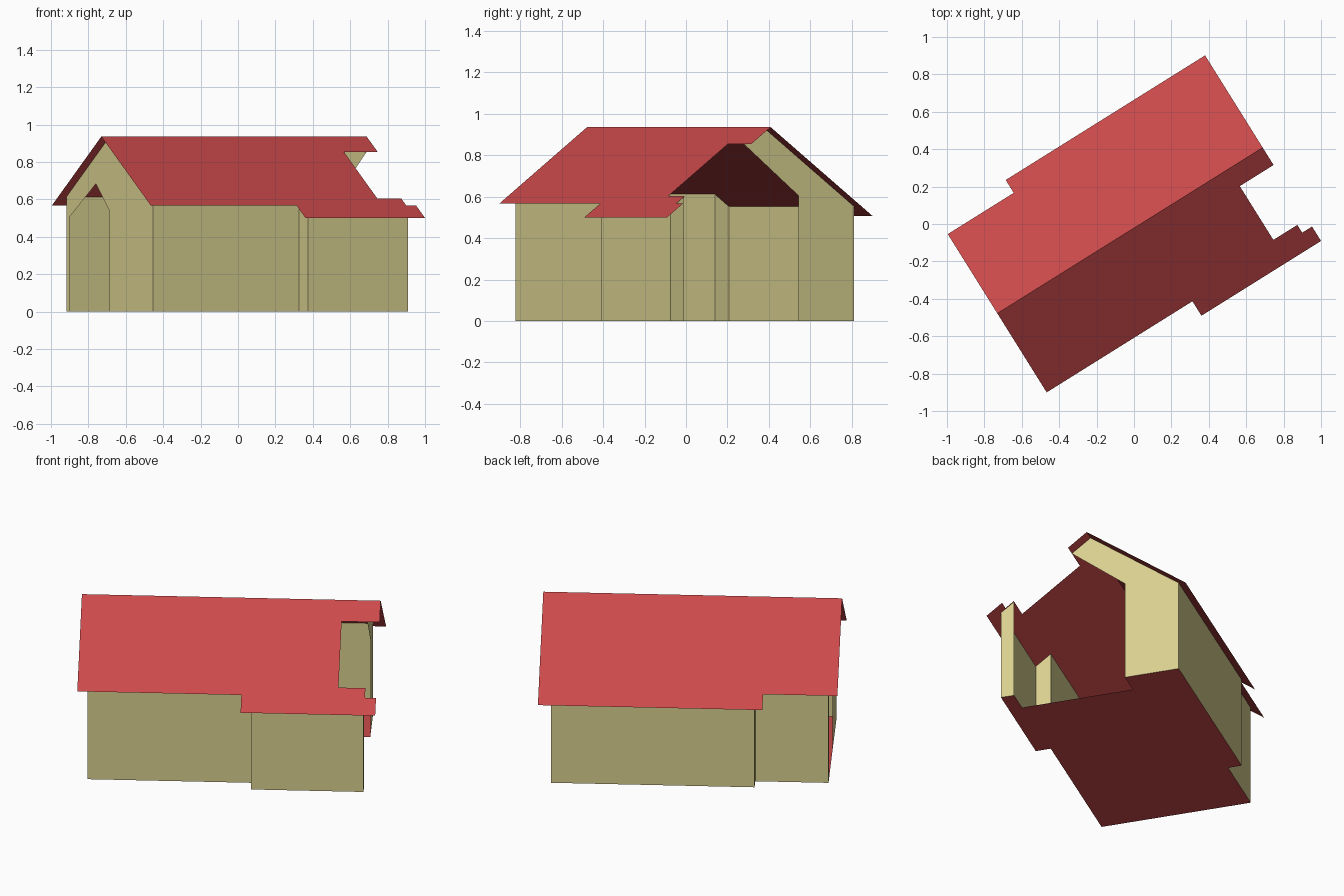
import bpy
import math
from mathutils import Matrix

cube = bpy.data.objects.get("Cube")
if cube:
    bpy.data.objects.remove(cube, do_unlink=True)


def material(name, rgb):
    m = bpy.data.materials.new(name)
    m.use_nodes = True
    col = (*rgb, 1.0)
    m.diffuse_color = col
    bsdf = next(n for n in m.node_tree.nodes if n.type == 'BSDF_PRINCIPLED')
    bsdf.inputs["Base Color"].default_value = col
    bsdf.inputs["Roughness"].default_value = 0.9
    return m


RED = material("roof_red", (0.60, 0.068, 0.07))
SAND = material("wall_sand", (0.70, 0.63, 0.28))

# The house is laid out along its ridge (u) and across it (v), then turned
TURN = Matrix.Rotation(math.radians(32), 4, 'Z')
RIDGE_V, RIDGE_Z, SLOPE = -0.018, 0.936, 0.739


def roof_z(v):
    return RIDGE_Z - SLOPE * abs(v - RIDGE_V)


def sheet(name, points, mat):
    mesh = bpy.data.meshes.new(name)
    mesh.from_pydata([TURN @ Matrix.Translation(p).to_translation() for p in points],
                     [], [list(range(len(points)))])
    mesh.materials.append(mat)
    obj = bpy.data.objects.new(name, mesh)
    bpy.context.collection.objects.link(obj)
    return obj


def roof_slope(name, plan):
    sheet(name, [(u, v, roof_z(v)) for u, v in plan], RED)


def wall(name, a, b):
    """Upright wall between two plan points, rising to the roof."""
    sheet(name, [(*a, 0), (*b, 0), (*b, roof_z(b[1])), (*a, roof_z(a[1]))], SAND)


def gable(name, u, outline):
    """Wall across the ridge; a height of None means up to the roof."""
    sheet(name, [(u, v, roof_z(v) if z is None else z) for v, z in outline], SAND)


# Plan positions of the walls
WEST, EAST = -0.82, 0.731
SOUTH, NORTH = -0.457, 0.42
S_BAY, N_BAY = -0.545, 0.50
S_STEP, N_STEP = 0.10, -0.41
PIER, JAMB, RECESS = -0.467, 0.184, 0.587

# Roof slopes, with the open notch at the east end
W_EAVE, E_EAVE = -0.873, 0.80
roof_slope("roof_north", [
    (W_EAVE, RIDGE_V), (E_EAVE, RIDGE_V), (E_EAVE, 0.563),
    (-0.457, 0.563), (-0.457, 0.482), (W_EAVE, 0.482)])
roof_slope("roof_south", [
    (W_EAVE, -0.516), (0.046, -0.516), (0.046, -0.607), (E_EAVE, -0.607),
    (E_EAVE, -0.516), (0.738, -0.516), (0.738, PIER), (RECESS, PIER),
    (RECESS, -0.128), (E_EAVE, -0.128), (E_EAVE, RIDGE_V), (W_EAVE, RIDGE_V)])

# Long walls with stepped bays
wall("south_wall", (WEST, SOUTH), (S_STEP, SOUTH))
wall("south_bay_return", (S_STEP, SOUTH), (S_STEP, S_BAY))
wall("south_bay_wall", (S_STEP, S_BAY), (EAST, S_BAY))
wall("north_bay_wall", (EAST, N_BAY), (N_STEP, N_BAY))
wall("north_bay_return", (N_STEP, N_BAY), (N_STEP, NORTH))
wall("north_wall", (N_STEP, NORTH), (WEST, NORTH))

# East end: a narrow pier and a gable with a sloping opening
wall("east_pier", (EAST, S_BAY), (EAST, PIER))
gable("east_gable", EAST, [
    (JAMB, 0), (N_BAY, 0), (N_BAY, None), (RIDGE_V, None),
    (-0.128, None), (JAMB, 0.605)])

# West gable with its pointed doorway
gable("west_gable", WEST, [
    (NORTH, 0), (0.381, 0), (0.381, 0.51), (0.121, 0.684), (-0.01, 0.545),
    (-0.01, 0), (SOUTH, 0), (SOUTH, None), (RIDGE_V, None), (NORTH, None)])

# Floor, cut back at the east opening (facing down)
floor_plan = [
    (WEST, SOUTH), (S_STEP, SOUTH), (S_STEP, S_BAY), (EAST, S_BAY),
    (EAST, PIER), (RECESS, PIER), (RECESS, JAMB), (EAST, JAMB),
    (EAST, N_BAY), (N_STEP, N_BAY), (N_STEP, NORTH), (WEST, NORTH)]
sheet("floor", [(u, v, 0) for u, v in reversed(floor_plan)], RED)
